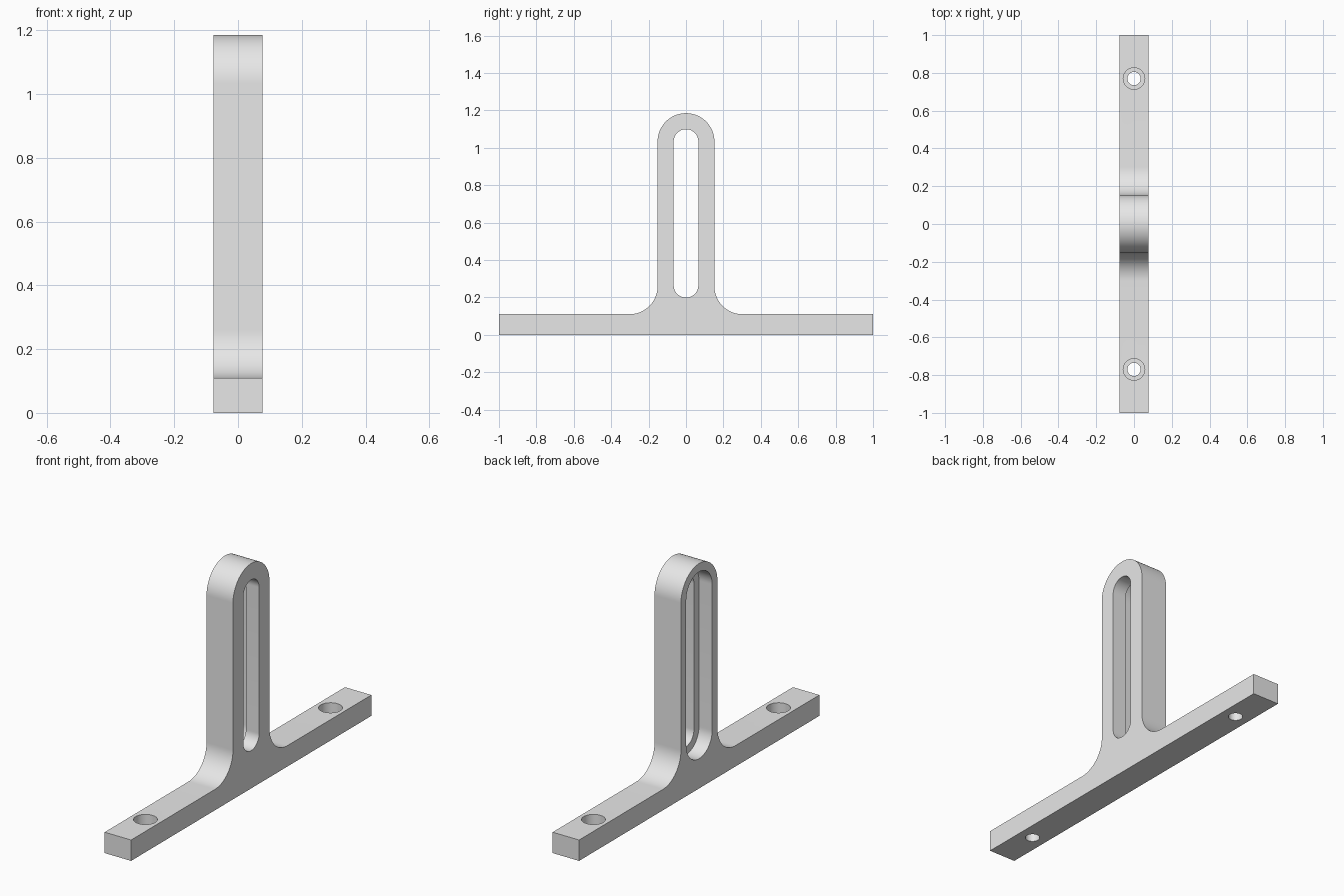
import bpy, bmesh
from math import cos, sin, pi

HALF_X = 0.077       # half thickness of the bracket
BASE_H = 0.11        # height of the foot bar
POST_R = 0.152       # half width of the upright
FILLET = 0.15        # radius between upright and foot
TOP_Z = 1.033        # centre of the rounded top
SLOT_LOW = 0.265     # centre of the slot's lower end
HOLE_Y = 0.77

if "Cube" in bpy.data.objects:
    bpy.data.objects.remove(bpy.data.objects["Cube"])

grey = bpy.data.materials.new("light grey")
grey.use_nodes = True
grey.diffuse_color = (0.8, 0.8, 0.8, 1)
grey.node_tree.nodes["Principled BSDF"].inputs["Base Color"].default_value = (0.8, 0.8, 0.8, 1)


def arc(cy, cz, r, start, end, steps):
    """Points of an arc in the side plane."""
    angles = [start + (end - start) * i / steps for i in range(steps + 1)]
    return [(cy + r * cos(a), cz + r * sin(a)) for a in angles]


def prism(name, profile, x0, x1):
    """Side profile extruded across the thickness."""
    bm = bmesh.new()
    face = bm.faces.new([bm.verts.new((x0, y, z)) for y, z in profile])
    grown = bmesh.ops.extrude_face_region(bm, geom=[face])["geom"]
    verts = [v for v in grown if isinstance(v, bmesh.types.BMVert)]
    bmesh.ops.translate(bm, verts=verts, vec=(x1 - x0, 0, 0))
    bmesh.ops.recalc_face_normals(bm, faces=bm.faces)
    mesh = bpy.data.meshes.new(name)
    bm.to_mesh(mesh)
    bm.free()
    mesh.materials.append(grey)
    obj = bpy.data.objects.new(name, mesh)
    bpy.context.collection.objects.link(obj)
    return obj


def slot_cutter(name, r, x0, x1):
    outline = arc(0, TOP_Z, r, 0, pi, 32) + arc(0, SLOT_LOW, r, pi, 2 * pi, 32)
    return prism(name, outline, x0, x1)


def hole_cutter(name, r, y, z0, z1):
    bpy.ops.mesh.primitive_cylinder_add(vertices=48, radius=r, depth=z1 - z0,
                                        location=(0, y, (z0 + z1) / 2))
    obj = bpy.context.object
    obj.name = name
    obj.data.materials.append(grey)
    return obj


# Foot bar and upright as one filleted outline
half = [(1, 0), (1, BASE_H)]
half += arc(POST_R + FILLET, BASE_H + FILLET, FILLET, 1.5 * pi, pi, 20)
half += arc(0, TOP_Z, POST_R, 0, pi / 2, 24)
mirrored = [(-y, z) for y, z in reversed(half[:-1])]
bracket = prism("slotted_bracket", half + mirrored, -HALF_X, HALF_X)

# Through slot, with a wider recess on one side
cutters = [slot_cutter("slot_cutter", 0.066, -0.2, 0.2),
           slot_cutter("slot_recess_cutter", 0.108, -0.2, 0)]

# Counterbored screw holes
for y in (-HOLE_Y, HOLE_Y):
    cutters.append(hole_cutter("screw_hole_cutter", 0.035, y, -0.1, 0.15))
    cutters.append(hole_cutter("counterbore_cutter", 0.057, y, 0.045, 0.15))

bpy.ops.object.select_all(action="DESELECT")
bracket.select_set(True)
bpy.context.view_layer.objects.active = bracket
for cutter in cutters:
    cutter.hide_render = True
    cut = bracket.modifiers.new("cut", "BOOLEAN")
    cut.operation = "DIFFERENCE"
    cut.solver = "EXACT"
    cut.object = cutter
    bpy.ops.object.modifier_apply(modifier=cut.name)
    bpy.data.objects.remove(cutter)

bpy.ops.object.shade_smooth_by_angle(angle=pi / 6)
